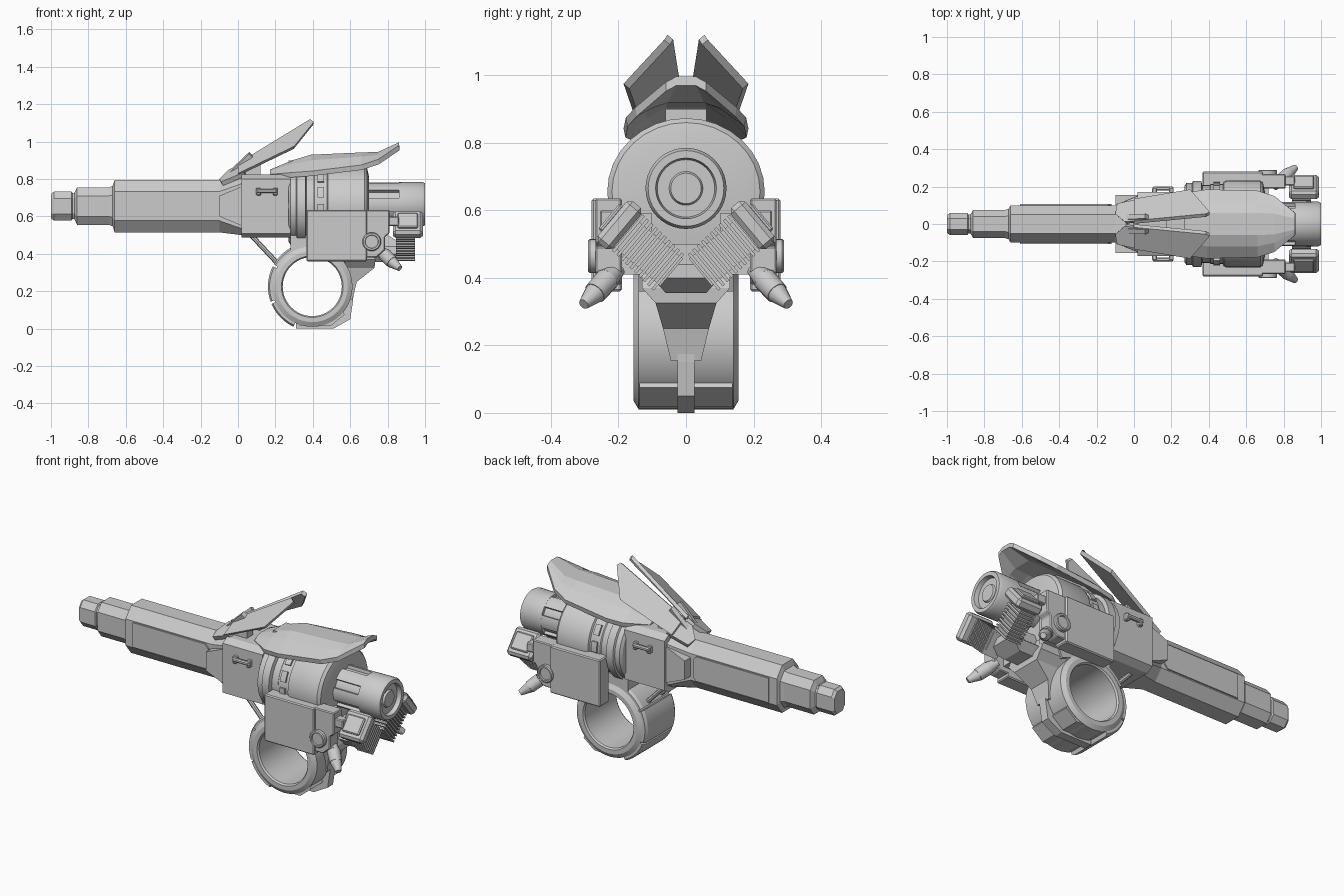
import bpy, bmesh
from math import sin, cos, pi, radians
from mathutils import Vector, Matrix

if "Cube" in bpy.data.objects:
    bpy.data.objects.remove(bpy.data.objects["Cube"])

CZ = 0.655  # height of the barrel axis


def finish(bm, name, mirror=False, smooth=False):
    bmesh.ops.remove_doubles(bm, verts=bm.verts, dist=1e-5)
    bmesh.ops.recalc_face_normals(bm, faces=bm.faces)
    me = bpy.data.meshes.new(name)
    bm.to_mesh(me)
    bm.free()
    ob = bpy.data.objects.new(name, me)
    bpy.context.collection.objects.link(ob)
    if smooth:
        bpy.ops.object.select_all(action='DESELECT')
        ob.select_set(True)
        bpy.context.view_layer.objects.active = ob
        bpy.ops.object.shade_smooth_by_angle(angle=radians(30))
    if mirror:
        m = ob.modifiers.new("Mirror", 'MIRROR')
        m.use_axis = (False, True, False)
    return ob


def loft(name, sections, mirror=False, bevel=0.0):
    """Skin a list of equal-length closed sections, with end caps."""
    bm = bmesh.new()
    rows = [[bm.verts.new(p) for p in s] for s in sections]
    n = len(rows[0])
    for a, b in zip(rows, rows[1:]):
        for i in range(n):
            j = (i + 1) % n
            bm.faces.new((a[i], a[j], b[j], b[i]))
    bm.faces.new(rows[0])
    bm.faces.new(rows[-1])
    bmesh.ops.recalc_face_normals(bm, faces=bm.faces)
    if bevel:
        bmesh.ops.bevel(bm, geom=list(bm.edges), offset=bevel, segments=1, affect='EDGES')
    return finish(bm, name, mirror)


def prism(name, xz, y0, y1, mirror=False, bevel=0.0):
    return loft(name, [[(x, y, z) for x, z in xz] for y in (y0, y1)], mirror, bevel)


def box(name, loc, size, rot=0.0, mirror=False, bevel=0.0):
    """Box turned about the x axis."""
    bm = bmesh.new()
    bmesh.ops.create_cube(bm, size=1)
    bmesh.ops.scale(bm, vec=size, verts=bm.verts)
    if bevel:
        bmesh.ops.bevel(bm, geom=list(bm.edges), offset=bevel, segments=1, affect='EDGES')
    bmesh.ops.transform(bm, matrix=Matrix.Translation(loc) @ Matrix.Rotation(rot, 4, 'X'), verts=bm.verts)
    return finish(bm, name, mirror)


def lathe(name, prof, c, axis='X', a0=0, a1=360, seg=40, sy=1.0, mirror=False):
    """Revolve a closed (along, radius) profile about x or y."""
    bm = bmesh.new()
    full = a1 - a0 == 360
    rows = []
    for k in range(seg if full else seg + 1):
        a = radians(a0 + (a1 - a0) * k / seg)
        rows.append([bm.verts.new(Vector(c) + (Vector((t, sy * r * sin(a), r * cos(a))) if axis == 'X'
                                              else Vector((r * cos(a), t, r * sin(a))))) for t, r in prof])
    n = len(prof)
    for k in range(seg):
        a, b = rows[k], rows[(k + 1) % len(rows)]
        for i in range(n):
            j = (i + 1) % n
            if prof[i][1] or prof[j][1]:
                bm.faces.new((a[i], a[j], b[j], b[i]))
    if not full:
        bm.faces.new(rows[0])
        bm.faces.new(rows[-1])
    bmesh.ops.dissolve_degenerate(bm, dist=1e-6, edges=bm.edges)
    return finish(bm, name, mirror, True)


def rod(name, p, q, r1, r2, seg=16, mirror=False):
    p, q = Vector(p), Vector(q)
    d = q - p
    bm = bmesh.new()
    bmesh.ops.create_cone(bm, cap_ends=True, segments=seg, radius1=r1, radius2=r2, depth=d.length,
                          matrix=Matrix.Translation((p + q) / 2) @ d.to_track_quat('Z', 'Y').to_matrix().to_4x4())
    return finish(bm, name, mirror, True)


def octagon(x, hy, hz, fy, fz):
    q = [(hy, fz), (fy, hz), (-fy, hz), (-hy, fz), (-hy, -fz), (-fy, -hz), (fy, -hz), (hy, -fz)]
    return [(x, y, CZ + z) for y, z in q]


# Barrel: stepped octagon that widens into the receiver
steps = [(-1, .048, .065, .025, .035), (-.985, .058, .077, .03, .042), (-.89, .058, .077, .03, .042),
         (-.885, .05, .07, .03, .04), (-.875, .05, .07, .03, .04), (-.86, .075, .1, .04, .055),
         (-.69, .075, .1, .04, .055), (-.67, .082, .108, .045, .06), (-.66, .1, .14, .05, .078),
         (-.1, .1, .14, .05, .078), (.02, .15, .155, .09, .12)]
loft("barrel", [octagon(*s) for s in steps])
prism("barrel_side_panel", [(-.61, CZ - .072), (-.14, CZ - .072), (-.12, CZ - .05), (-.12, CZ + .05),
                            (-.14, CZ + .072), (-.61, CZ + .072)], .09, .107, True)
loft("receiver", [octagon(x, .172, .168, .13, .145) for x in (.02, .28)])
prism("receiver_neck_plate", [(-.1, .60), (.02, .55), (.02, .76), (-.1, .71)], .10, .155, True)
box("receiver_handle", (.155, .19, .735), (.11, .022, .022), mirror=True, bevel=.006)
for i, x in enumerate((.11, .20)):
    box(f"handle_mount_{i}", (x, .18, .732), (.025, .03, .042), mirror=True, bevel=.005)

# Rotary drum with grooves and a ring of blocks
drum = [(.27, 0), (.27, .19), (.28, .205), (.31, .205), (.315, .215), (.36, .215), (.365, .195), (.405, .195),
        (.41, .20), (.475, .20), (.48, .21), (.5, .218), (.675, .218), (.69, .205), (.7, .16), (.7, 0)]
lathe("drum", drum, (0, 0, CZ), seg=32, sy=1.07)
for i in range(14):
    a = 360 * i / 14
    lathe(f"drum_block_{i}", [(.425, .19), (.46, .19), (.46, .213), (.425, .213)], (0, 0, CZ), a0=a, a1=a + 16, seg=3, sy=1.05)

# Rear knob: core, fingers, recessed cap
lathe("knob_core", [(.69, 0), (.69, .1), (.9, .1), (.9, 0)], (0, 0, .665))
lathe("knob_cap", [(.86, 0), (.86, .118), (.985, .12), (1, .112), (1, .09), (.975, .085), (.975, .05),
                   (.985, .045), (.985, 0)], (0, 0, .665))
for i in range(6):
    a = i * 60 + 10
    lathe(f"knob_finger_{i}", [(.69, .09), (.87, .09), (.87, .117), (.69, .117)], (0, 0, .665), a0=a, a1=a + 36, seg=6)

# Wrist ring with outer armour
RC = (.397, 0, .225)
lathe("wrist_ring", [(-.155, .165), (-.145, .158), (.145, .158), (.155, .165), (.155, .19), (.14, .215),
                     (-.14, .215), (-.155, .19)], RC, 'Y', seg=48)
for i, (a0, a1) in enumerate(((105, 150), (153, 200), (203, 245))):
    lathe(f"ring_armour_{i}", [(-.14, .2), (.14, .2), (.14, .228), (.125, .237), (-.125, .237), (-.14, .228)],
          RC, 'Y', a0, a1, 10)
prism("ring_foot", [(.28, .05), (.33, .018), (.5, .018), (.57, .075), (.55, .11), (.48, .05), (.35, .04)], -.137, .137)
prism("ring_fin", [(.31, 0), (.51, 0), (.6, .05), (.615, .15), (.62, .22), (.58, .22), (.53, .06), (.31, .03)], -.025, .025)
rod("front_brace", (.07, .06, .5), (.22, .06, .34), .013, .013, 8, True)


def rect(z, x0, x1, w):
    return [(x0, -w, z), (x1, -w, z), (x1, w, z), (x0, w, z)]


# Mount joining ring, drum and the two rear cylinders
loft("rear_mount", [rect(.155, .57, .612, .045), rect(.25, .57, .635, .068), rect(.325, .54, .73, .09),
                    rect(.37, .5, .735, .13), rect(.46, .46, .7, .13)])
prism("ring_saddle", [(.28, .40), (.5, .40), (.6, .36), (.66, .5), (.28, .5)], -.14, .14)
loft("crankcase", [rect(.355, .66, .82, .06), rect(.40, .66, .9, .1), rect(.44, .66, .9, .05), rect(.5, .66, .8, .04)])

# Side boxes
prism("side_box", [(.365, .635), (.69, .635), (.69, .36), (.365, .36)], .19, .28, True, .006)
prism("side_box_rear", [(.68, .635), (.81, .635), (.81, .51), (.785, .49), (.785, .42), (.74, .38), (.68, .38)],
      .19, .268, True, .005)
box("side_box_mount", (.58, .16, .5), (.28, .12, .18), mirror=True)
box("side_box_link", (.82, .23, .575), (.08, .05, .05), mirror=True, bevel=.005)
lathe("side_dial", [(.24, 0), (.24, .05), (.285, .05), (.29, .045), (.29, .036), (.282, .034), (.282, 0)],
      (.715, 0, .465), 'Y', seg=24, mirror=True)

# Finned cylinders in a V, with heads
tilt = radians(-50)
inner, outer = Vector((.895, .05, .415)), Vector((.895, .18, .54))
mid = (inner + outer) / 2
box("cylinder_core", mid, (.075, .105, .19), tilt, True)
for i in range(10):
    p = inner.lerp(outer, (i + .3) / 10)
    box(f"cooling_fin_{i}", p, (.1, .14, .009), tilt, True)
box("cylinder_head", (.908, .197, .556), (.16, .16, .058), tilt, True, .014)
box("head_cover", (.908, .222, .577), (.11, .1, .018), tilt, True, .006)

# Exhaust stubs, pointing out and down
e = [Vector((.75, .2, .425)), Vector((.785, .233, .395)), Vector((.825, .27, .355)), Vector((.865, .303, .322))]
for i, (r1, r2) in enumerate(((.022, .034), (.036, .034), (.032, .016))):
    rod(f"exhaust_{i}", e[i], e[i + 1], r1, r2, 14, True)


# Arched top shield
def arch(x, w1, z1, w2, z2, w3, z3, t=.026):
    half = [(w1, z1), (w2, z2), (w3, z3)]
    top = [(-w, z) for w, z in reversed(half)] + half
    return [(x, w, z) for w, z in top] + [(x + .004, w * .97, z - t) for w, z in reversed(top)]


loft("top_shield", [arch(.17, .03, .85, .06, .845, .09, .825), arch(.29, .05, .9, .1, .88, .17, .835),
                    arch(.39, .06, .93, .12, .9, .185, .842), arch(.66, .06, .942, .12, .92, .178, .875),
                    arch(.75, .055, .945, .1, .93, .15, .905), arch(.86, .03, .996, .04, .99, .06, .98)])
box("shield_post", (.42, 0, .87), (.3, .12, .06))


# Raised wing plates
def plate(name, pts, t):
    pts = [Vector(p) for p in pts]
    n = (pts[1] - pts[0]).cross(pts[2] - pts[0]).normalized()
    n = -n if n.z > 0 else n
    loft(name, [pts, [p + n * t for p in pts]], True)


plate("wing", [(.385, .055, 1.12), (.405, .065, 1.105), (.3, .185, .975), (.0, .135, .83), (.0, .018, .885)], .022)
plate("wing_root", [(.03, .02, .89), (.03, .135, .835), (-.09, .11, .785), (-.1, .055, .80), (-.05, .012, .85)], .025)
plate("wing_rib", [(.06, .03, .945), (.06, .055, .935), (-.04, .05, .84), (-.04, .025, .85)], .03)
prism("wing_support", [(-.02, .77), (.12, .8), (.12, .88), (.02, .83)], .03, .09, True)
